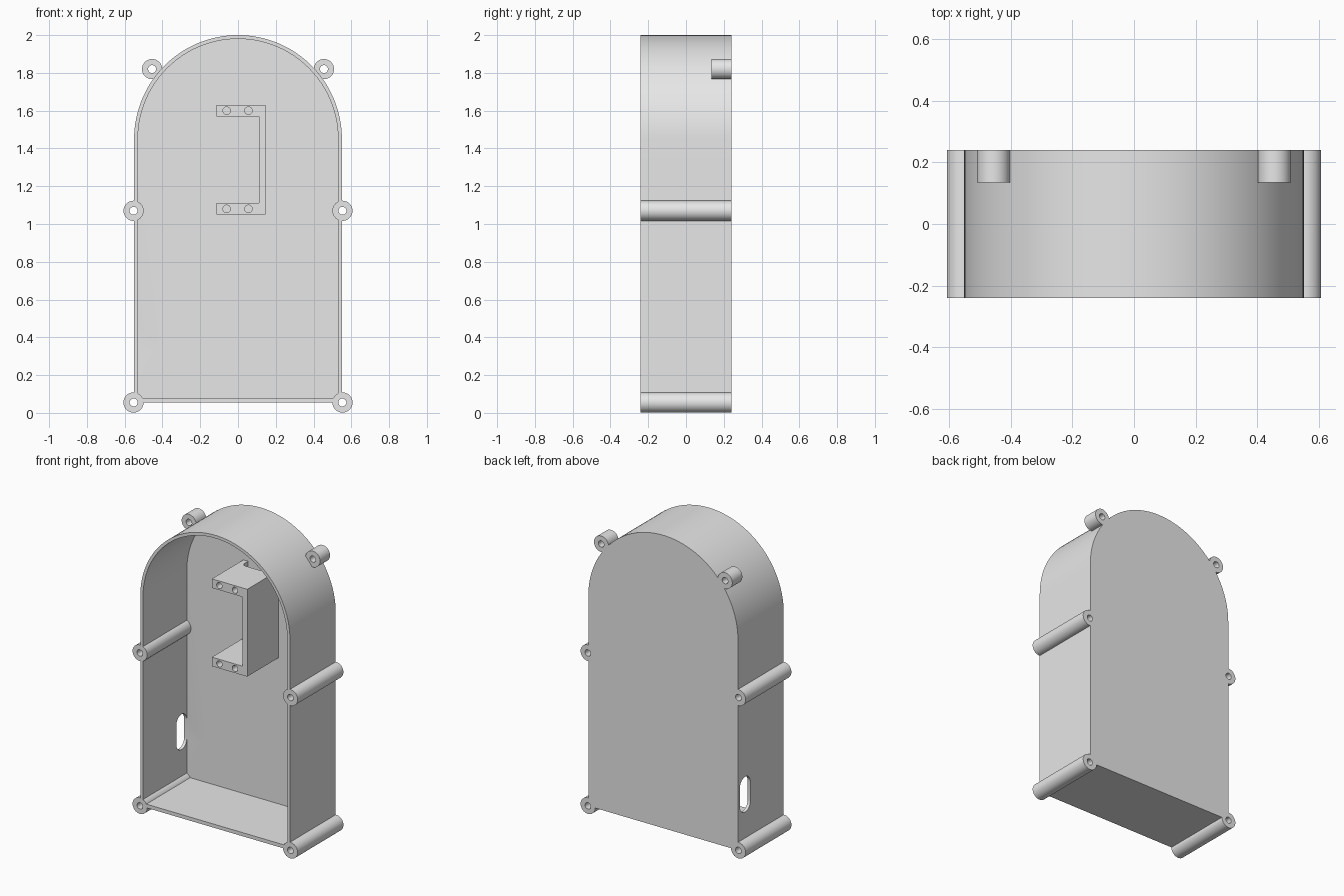
import bpy, bmesh
from math import sin, cos, pi, radians

cube = bpy.data.objects.get("Cube")
if cube:
    bpy.data.objects.remove(cube, do_unlink=True)

grey = bpy.data.materials.new("light_grey")
grey.use_nodes = True
grey.diffuse_color = (0.8, 0.8, 0.8, 1)
grey.node_tree.nodes["Principled BSDF"].inputs["Base Color"].default_value = (0.8, 0.8, 0.8, 1)

FRONT, BACK = -0.24, 0.24
WALL = 0.02
HALF = 0.55          # half width, also the arch radius
SPRING = 1.45        # height where the arch begins
BASE = 0.055


def arc(cx, cy, r, start, end, n):
    steps = [radians(start + (end - start) * i / n) for i in range(n + 1)]
    return [(cx + r * cos(t), cy + r * sin(t)) for t in steps]


def circle(cx, cy, r, n=32):
    return arc(cx, cy, r, 0, 360, n)[:-1]


def arch(half, bottom):
    return [(-half, bottom), (half, bottom)] + arc(0, SPRING, half, 0, 180, 64)


def prism(name, points, lo, hi, axis="y"):
    """Extrude a closed profile from lo to hi along an axis."""
    place = {"x": lambda a, b, c: (c, a, b),
             "y": lambda a, b, c: (a, c, b),
             "z": lambda a, b, c: (a, b, c)}[axis]
    bm = bmesh.new()
    ends = [[bm.verts.new(place(a, b, c)) for a, b in points] for c in (lo, hi)]
    bm.faces.new(ends[0])
    bm.faces.new(ends[1])
    for i in range(len(points)):
        j = (i + 1) % len(points)
        bm.faces.new((ends[0][i], ends[0][j], ends[1][j], ends[1][i]))
    bmesh.ops.recalc_face_normals(bm, faces=bm.faces)
    mesh = bpy.data.meshes.new(name)
    bm.to_mesh(mesh)
    bm.free()
    mesh.materials.append(grey)
    obj = bpy.data.objects.new(name, mesh)
    bpy.context.collection.objects.link(obj)
    return obj


def cut(obj, cutter):
    """Subtract the cutter, bake the result and drop the cutter."""
    cutter.hide_render = True
    mod = obj.modifiers.new("cut", "BOOLEAN")
    mod.operation = "DIFFERENCE"
    mod.solver = "EXACT"
    mod.object = cutter
    graph = bpy.context.evaluated_depsgraph_get()
    mesh = bpy.data.meshes.new_from_object(obj.evaluated_get(graph))
    obj.modifiers.clear()
    obj.data = mesh
    bpy.data.objects.remove(cutter, do_unlink=True)


def smooth(obj):
    obj.data.shade_smooth()
    obj.data.set_sharp_from_angle(angle=radians(30))


# Arched tray, open at the front
shell = prism("arched_shell", arch(HALF, BASE), FRONT, BACK)
cut(shell, prism("cavity", arch(HALF - WALL, BASE + 0.024), FRONT - 0.1, BACK - WALL))

# Rounded cable slot in the right wall
r = 0.055
slot = arc(0.165, 0.46, r, 0, 180, 16) + arc(0.165, 0.335, r, 180, 360, 16)
cut(shell, prism("slot_cutter", slot, -0.7, -0.4, "x"))

# Screw bosses along the rim, with through holes
BOSSES = [("lower", 0.553, BASE, FRONT),
          ("middle", 0.553, 1.07, FRONT),
          ("upper", 0.455, 1.82, 0.135)]
for level, x, z, start in BOSSES:
    for side, sign in (("left", 1), ("right", -1)):
        hole = circle(sign * x, z, 0.021)
        boss = prism(f"{level}_{side}_boss", circle(sign * x, z, 0.0535), start, BACK)
        for target in (boss, shell):
            cut(target, prism("hole_cutter", hole, FRONT - 0.1, BACK + 0.1))
        smooth(boss)
smooth(shell)

# C-shaped bracket standing on the back wall
left, right, inner = -0.115, 0.145, 0.11
low, high, arm = 1.05, 1.63, 0.06
front = -0.11
profile = [(left, low), (right, low), (right, high), (left, high),
           (left, high - arm), (inner, high - arm), (inner, low + arm), (left, low + arm)]
bracket = prism("c_bracket", profile, front, BACK - WALL + 0.002)

# Blind screw holes in both arms
for x in (-0.06, 0.055):
    for z in (low + arm / 2, high - arm / 2):
        cut(bracket, prism("hole_cutter", circle(x, z, 0.02, 24), front - 0.1, front + 0.2))

# Cable notch at the back of the upper arm
notch = [(-0.08, 0.3)] + arc(-0.05, 0.185, 0.03, 180, 270, 8) \
    + arc(0.05, 0.185, 0.03, 270, 360, 8) + [(0.08, 0.3)]
cut(bracket, prism("notch_cutter", notch, high - arm - 0.05, high + 0.05, "z"))
smooth(bracket)
